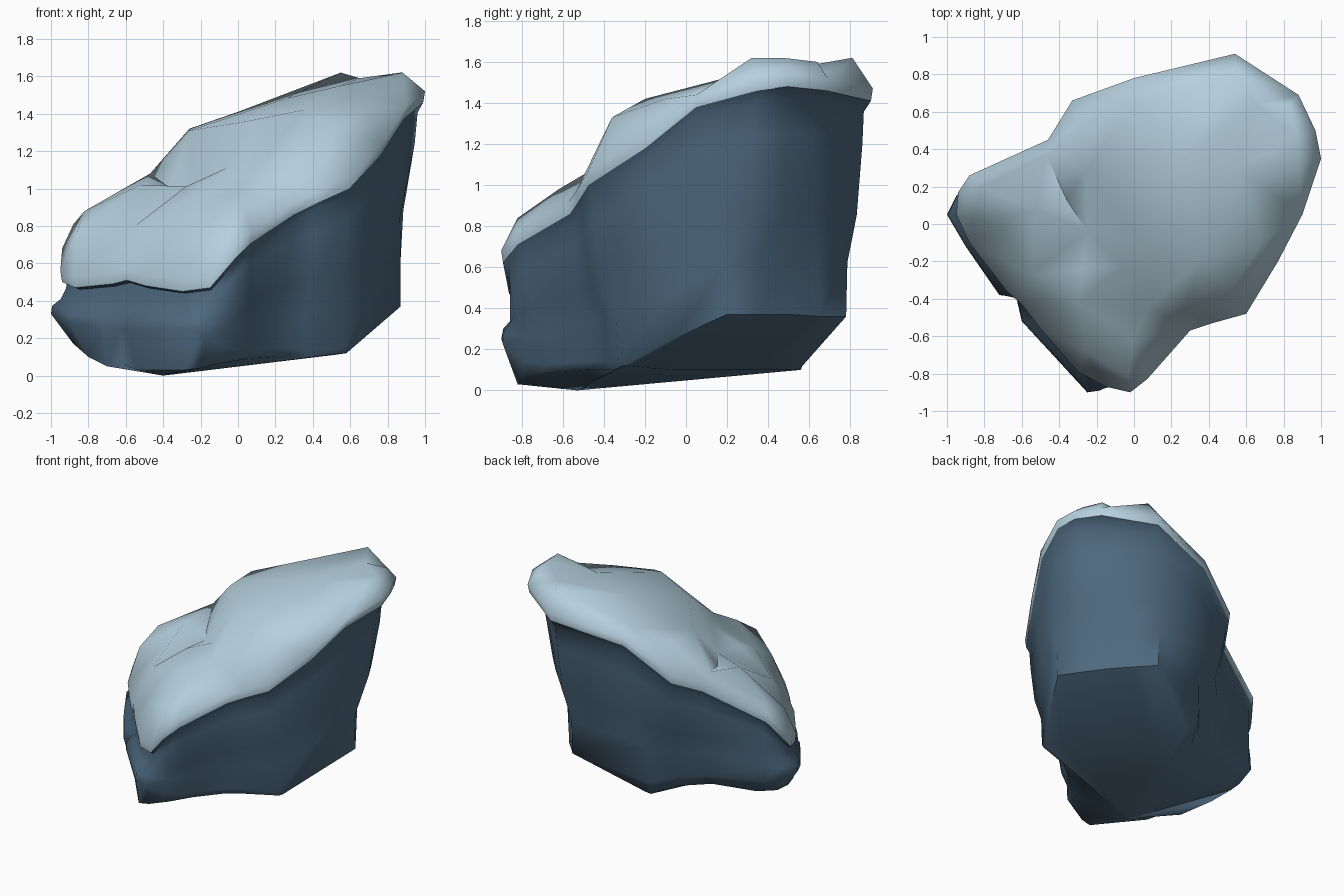
import bpy
import bmesh
from mathutils import Vector
from mathutils.geometry import area_tri, delaunay_2d_cdt

default_cube = bpy.data.objects.get("Cube")
if default_cube:
    bpy.data.objects.remove(default_cube, do_unlink=True)


def make_material(name, colour):
    material = bpy.data.materials.new(name)
    material.use_nodes = True
    material.diffuse_color = (*colour, 1)
    shader = next(n for n in material.node_tree.nodes if n.type == "BSDF_PRINCIPLED")
    shader.inputs["Base Color"].default_value = (*colour, 1)
    shader.inputs["Roughness"].default_value = 0.8
    return material


def bridge_rings(bm, rings):
    """Join a stack of equal vertex rings with quads, from bottom to top."""
    for lower, upper in zip(rings, rings[1:]):
        count = len(lower)
        for i in range(count):
            j = (i + 1) % count
            bm.faces.new((lower[i], lower[j], upper[j], upper[i]))


def add_ring(bm, points):
    return [bm.verts.new(point) for point in points]


def finish(bm, name, material, sharp_angle):
    """Turn the bmesh into a smooth shaded object with clean normals."""
    bmesh.ops.recalc_face_normals(bm, faces=bm.faces)
    mesh = bpy.data.meshes.new(name)
    bm.to_mesh(mesh)
    bm.free()
    mesh.materials.append(material)
    obj = bpy.data.objects.new(name, mesh)
    bpy.context.collection.objects.link(obj)
    bpy.ops.object.select_all(action="DESELECT")
    bpy.context.view_layer.objects.active = obj
    obj.select_set(True)
    bpy.ops.object.shade_smooth_by_angle(angle=sharp_angle)


def inset(point, factor, lift=0.0):
    return Vector((point.x * factor, point.y * factor, point.z + lift))


# Lower edge of the snow, counter-clockwise from the low left corner
snow_rim = [Vector(p) for p in (
    (-.95, .05, .5), (-.88, -.1, .47), (-.68, -.36, .49), (-.6, -.43, .51),
    (-.5, -.56, .48), (-.3, -.79, .45), (-.15, -.87, .47), (-.02, -.9, .62),
    (.07, -.83, .71), (.3, -.57, .86), (.42, -.53, .92), (.6, -.48, 1),
    (.77, -.2, 1.18), (.9, .05, 1.38), (1, .35, 1.46), (.97, .5, 1.48),
    (.88, .69, 1.46), (.54, .91, 1.41), (0, .78, 1.31), (-.33, .66, 1.06),
    (-.46, .45, .95), (-.88, .26, .75), (-.94, .17, .62))]

# Foot of the rock walls, one point below each rim point
rock_foot = [Vector(p) for p in (
    (-1, .05, .33), (-.9, -.12, .28), (-.72, -.38, .25), (-.63, -.39, .25),
    (-.6, -.52, .25), (-.25, -.9, .25), (-.18, -.89, .22), (-.05, -.79, .14),
    (.06, -.65, .13), (.2, -.5, .14), (.36, -.38, .14), (.57, -.33, .15),
    (.73, -.05, .26), (.87, .2, .37), (.77, .35, .37), (.66, .5, .37),
    (.55, .65, .36), (.43, .78, .36), (-.1, .59, .2), (-.23, .43, .22),
    (-.42, .35, .25), (-.85, .25, .28), (-.95, .15, .3))]

# Underside outline, drawn in from the foot and bevelled along the back
rock_base = [Vector(p) for p in (
    (-.88, .02, .17), (-.8, -.1, .1), (-.7, -.32, .05), (-.62, -.36, .06),
    (-.54, -.5, .03), (-.28, -.82, .03), (-.2, -.81, .04), (-.07, -.75, .07),
    (.05, -.63, .09), (.2, -.48, .1), (.36, -.36, .1), (.57, -.31, .12),
    (.58, -.28, .12), (.51, -.19, .11), (.4, -.06, .1), (.28, .1, .1),
    (.12, .32, .1), (-.03, .55, .1), (-.09, .56, .1), (-.2, .4, .13),
    (-.42, .28, .16), (-.75, .2, .16), (-.87, .12, .17))]

# Peaks, ledges and hollows of the snow surface; the first six form a ridge
snow_peaks = [Vector(p) for p in (
    (-.47, .37, 1.08), (-.26, .54, 1.32), (-.26, .28, 1.31), (.05, -.1, 1.36),
    (.35, -.2, 1.42), (.52, -.36, 1.33),
    (.55, .81, 1.62), (.88, .32, 1.62), (.87, .47, 1.62), (.65, .64, 1.59),
    (.83, .64, 1.6), (.55, .3, 1.55), (.25, .35, 1.48), (0, .65, 1.41),
    (.68, -.1, 1.42), (-.82, .19, .88), (-.86, .02, .77),
    (-.52, .08, 1.02), (-.36, .13, 1), (-.25, -.04, 1.01), (-.06, -.23, 1.11),
    (-.28, -.24, 1.01), (.08, -.45, 1.08), (.27, -.47, 1.06),
    (-.03, -.82, .84), (0, -.62, .98), (-.3, -.42, .92), (-.55, -.27, .8),
    (-.26, -.68, .76))]
RIDGE_POINTS = 6

snow_material = make_material("pale blue snow", (.46, .63, .73))
rock_material = make_material("slate blue rock", (.075, .14, .21))


# Rock: bevelled base, uneven walls with a cut back corner, flared top lip
def tucked(rim):
    """Wall position below the snow lip."""
    reach = max(rim.x + rim.y, .1)
    return inset(rim, min(.96, 1.38 / reach))


def wall_point(foot, rim, height, spread):
    point = foot.lerp(tucked(rim), spread)
    point.z = foot.z + (rim.z - foot.z) * height
    return point


bm = bmesh.new()
rock_rings = [add_ring(bm, rock_base), add_ring(bm, rock_foot)]
for height, spread in ((.25, .07), (.47, .6), (.8, .92), (.95, 1)):
    rock_rings.append(add_ring(bm, [
        wall_point(foot, rim, height, spread)
        for foot, rim in zip(rock_foot, snow_rim)]))
rock_rings.append(add_ring(bm, [inset(rim, .99) for rim in snow_rim]))
bridge_rings(bm, rock_rings)
underside = rock_rings[0]
belly = bm.verts.new((-.4, -.53, 0))
for i, vert in enumerate(underside):
    bm.faces.new((underside[(i + 1) % len(underside)], vert, belly))
finish(bm, "rock_body", rock_material, 1.05)


# Snow: upright edge band closed by a faceted top surface
bm = bmesh.new()
snow_rings = [
    add_ring(bm, [inset(rim, .99) for rim in snow_rim]),
    add_ring(bm, [inset(rim, 1, .06) for rim in snow_rim])]
bridge_rings(bm, snow_rings)
surface = snow_rings[-1] + add_ring(bm, snow_peaks)
count = len(snow_rim)
edges = [(i, (i + 1) % count) for i in range(count)]
edges += [(count + i, count + i + 1) for i in range(RIDGE_POINTS - 1)]
result = delaunay_2d_cdt([v.co.xy for v in surface], edges, [], 0, 1e-5, True)
for triangle in result[2]:
    corners = sorted(result[3][i][0] for i in triangle)
    a, b, c = (surface[i].co.xy for i in corners)
    # Rim-only triangles that wind backwards lie outside the outline
    outside = corners[-1] < count and (b - a).cross(c - a) <= 0
    if not outside and area_tri(a, b, c) > 1e-6:
        bm.faces.new([surface[i] for i in corners])
finish(bm, "snow_cap", snow_material, 1.05)
